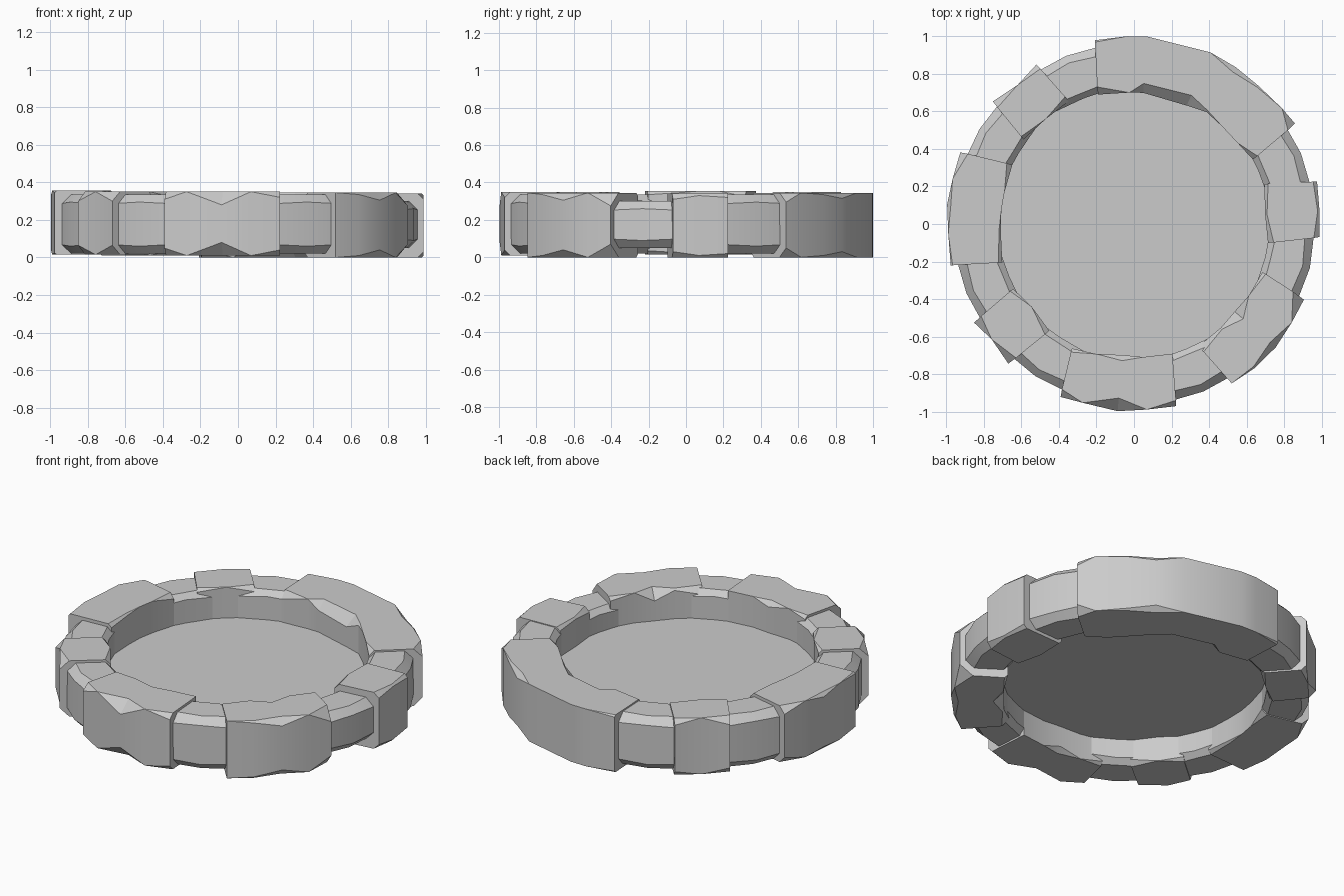
import bpy, bmesh
from math import radians, sin, cos

default_cube = bpy.data.objects.get("Cube")
if default_cube:
    bpy.data.objects.remove(default_cube, do_unlink=True)

grey = bpy.data.materials.new("stone_grey")
grey.use_nodes = True
colour = (0.6, 0.6, 0.6, 1)
grey.diffuse_color = colour
grey.node_tree.nodes["Principled BSDF"].inputs["Base Color"].default_value = colour


def finish(bm, name):
    bmesh.ops.remove_doubles(bm, verts=bm.verts, dist=0.0005)
    bmesh.ops.recalc_face_normals(bm, faces=bm.faces)
    mesh = bpy.data.meshes.new(name)
    bm.to_mesh(mesh)
    bm.free()
    mesh.materials.append(grey)
    obj = bpy.data.objects.new(name, mesh)
    bpy.context.collection.objects.link(obj)
    bpy.ops.object.select_all(action="DESELECT")
    obj.select_set(True)
    bpy.context.view_layer.objects.active = obj
    bpy.ops.object.shade_smooth_by_angle(angle=radians(20))
    return obj


def polar(angle, radius, z):
    return (radius * cos(radians(angle)), radius * sin(radians(angle)), z)


def stone(name, stations, low=0.005, high=0.35, splay=3.5):
    """Loft chipped sections: (angle, outer radius, inner radius, outer chip, inner chip)."""
    bm = bmesh.new()
    rings = []
    last = len(stations) - 1
    for i, (angle, outer, inner, chip_out, chip_in) in enumerate(stations):
        # ends are nearly parallel, so the inner edge is wider in angle
        lean = -splay if i == 0 else splay if i == last else 0
        section = [
            (inner, low + chip_in), (inner + chip_in, low),
            (outer - chip_out, low), (outer, low + chip_out),
            (outer, high - chip_out), (outer - chip_out, high),
            (inner + chip_in, high), (inner, high - chip_in),
        ]
        ring = []
        for radius, z in section:
            t = (outer - radius) / (outer - inner)
            ring.append(bm.verts.new(polar(angle + lean * t, radius, z)))
        rings.append(ring)
    for a, b in zip(rings, rings[1:]):
        for k in range(len(a)):
            n = (k + 1) % len(a)
            bm.faces.new((a[k], a[n], b[n], b[k]))
    bm.faces.new(rings[0])
    bm.faces.new(rings[-1])
    return finish(bm, name)


def connector(name, start, end, low=0.02, high=0.335, outer=0.965):
    """Smaller filler stone wedged between two large ones."""
    middle = (start + end) / 2
    stone(name, [(start, outer, 0.73, 0.05, 0.04),
                 (middle, outer, 0.72, 0.04, 0.03),
                 (end, outer, 0.73, 0.05, 0.04)], low, high, splay=0)


# Large stones
stone("long_back_stone", [
    (32, 1.01, 0.72, 0.05, 0.03), (38, 1.0, 0.7, 0, 0),
    (48, 0.99, 0.7, 0.01, 0), (57, 0.995, 0.71, 0.03, 0.01),
    (66, 1.0, 0.69, 0, 0.06), (86, 1.0, 0.7, 0, 0.05),
    (92, 1.0, 0.7, 0, 0), (102, 1.0, 0.715, 0.01, 0.04)], low=0, high=0.345)
stone("left_stone", [(-4, 0.99, 0.72, 0.03, 0.03), (4, 0.99, 0.7, 0.01, 0.01),
                     (13, 1.0, 0.725, 0.02, 0.02)], low=0, high=0.34, splay=4)
stone("front_left_stone", [
    (-58.5, 0.995, 0.735, 0, 0.04), (-50, 1.0, 0.72, 0.01, 0.01),
    (-41, 1.0, 0.71, 0.04, 0.06), (-32, 0.99, 0.72, 0, 0),
    (-24, 0.99, 0.73, 0.07, 0.02)], low=0, high=0.345)
stone("front_stone", [
    (-113, 1.0, 0.74, 0.04, 0.02), (-106, 0.99, 0.72, 0, 0),
    (-95, 1.0, 0.7, 0.07, 0.03), (-86, 0.99, 0.71, 0, 0),
    (-77, 0.995, 0.72, 0.03, 0)], low=0.01)
stone("front_right_stone", [(211.7, 1.0, 0.73, 0.05, 0.02), (219, 0.975, 0.7, 0, 0),
                            (228, 1.0, 0.725, 0.05, 0.03)], low=0.015)
stone("right_stone", [
    (157.6, 1.0, 0.72, 0.04, 0.03), (166, 0.995, 0.71, 0, 0),
    (174, 1.0, 0.71, 0.02, 0), (183, 0.99, 0.71, 0, 0.01),
    (192.7, 1.0, 0.73, 0.01, 0.02)], low=0.015, high=0.355)
stone("back_right_stone", [(121.5, 0.995, 0.74, 0.03, 0.03), (130, 0.965, 0.73, 0, 0),
                           (139, 0.995, 0.74, 0.04, 0.02)], low=0.01)

# Filler stones in the gaps
connector("back_left_connector", 10, 36)
connector("left_front_connector", -28, 0, low=0.05, high=0.3)
connector("front_left_connector", -80, -55)
connector("front_right_connector", -136, -110)
connector("right_front_connector", 190, 215)
connector("right_back_connector", 136, 161)
connector("back_right_connector", 99, 125)

# Flat floor inside the ring
floor = bmesh.new()
bmesh.ops.create_circle(floor, cap_ends=True, segments=48, radius=0.8)
for vert in floor.verts:
    vert.co.z = 0.165
finish(floor, "inner_floor")
